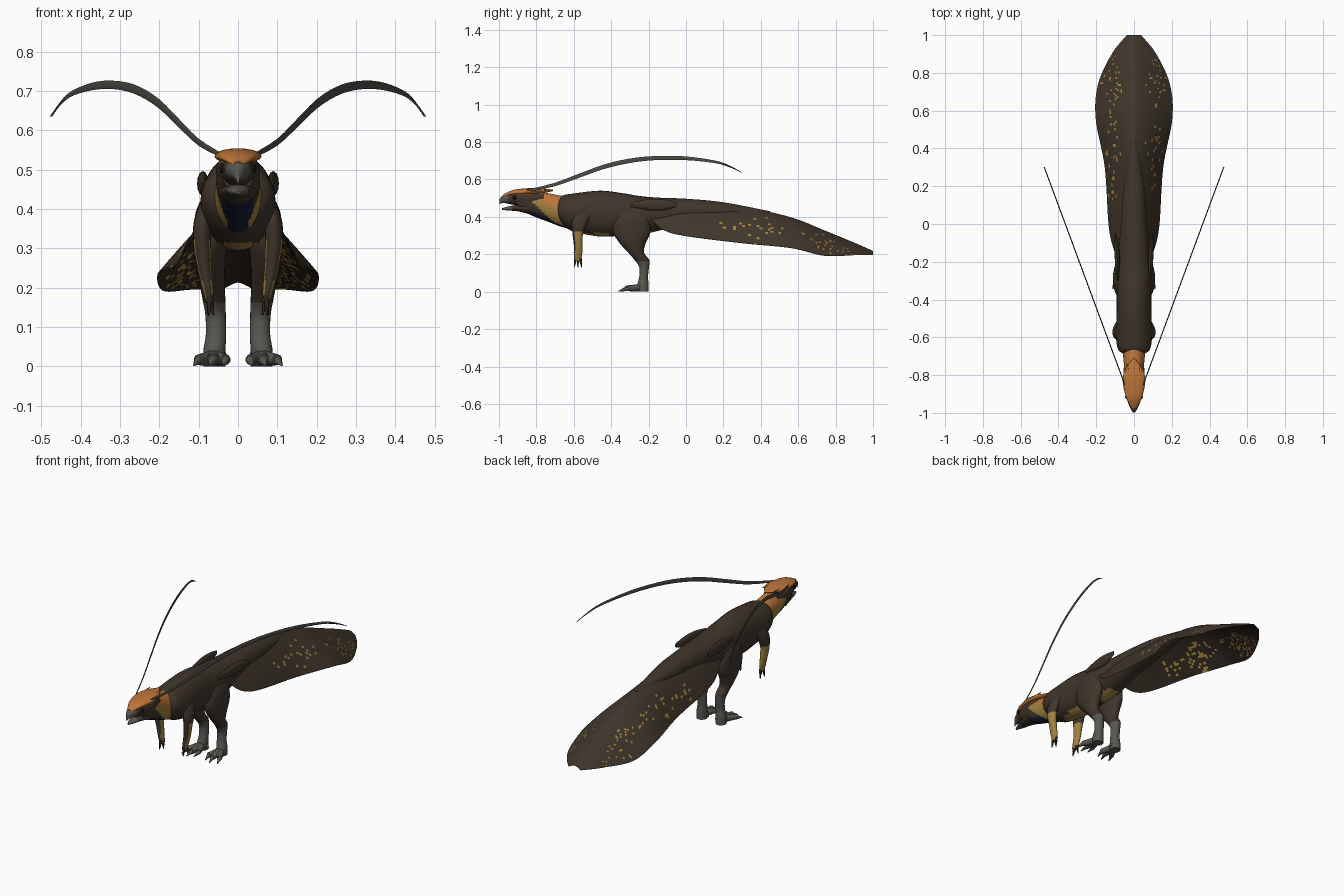
import bpy, bmesh, math, random
from mathutils import Vector

random.seed(4)
cube = bpy.data.objects.get("Cube")
if cube:
    bpy.data.objects.remove(cube, do_unlink=True)


def material(name, *rgb):
    mat = bpy.data.materials.new(name)
    mat.use_nodes = True
    colour = (*rgb, 1)
    mat.diffuse_color = colour
    shader = mat.node_tree.nodes["Principled BSDF"]
    shader.inputs["Base Color"].default_value = colour
    shader.inputs["Roughness"].default_value = 0.9
    return mat


brown = material("brown feathers", .05, .036, .024)
dark = material("dark feathers", .028, .02, .013)
orange = material("orange feathers", .52, .18, .04)
ochre = material("ochre feathers", .36, .22, .05)
navy = material("navy throat", .01, .014, .04)
grey = material("grey skin", .1, .095, .08)
plume_grey = material("plume grey", .075, .075, .062)
black = material("black", .006, .005, .005)


def finish(name, bm, mats, rule=None):
    """Turn a bmesh into an object, colouring faces with rule(centre, normal)."""
    bmesh.ops.recalc_face_normals(bm, faces=bm.faces)
    if rule:
        for face in bm.faces:
            face.material_index = mats.index(rule(face.calc_center_median(), face.normal))
    mesh = bpy.data.meshes.new(name)
    bm.to_mesh(mesh)
    bm.free()
    for mat in mats:
        mesh.materials.append(mat)
    obj = bpy.data.objects.new(name, mesh)
    bpy.context.collection.objects.link(obj)
    bpy.ops.object.select_all(action='DESELECT')
    obj.select_set(True)
    bpy.context.view_layer.objects.active = obj
    bpy.ops.object.shade_smooth_by_angle(angle=math.radians(50))
    return obj


def smooth_rows(rows, steps):
    """Catmull-Rom interpolation through rows of numbers."""
    rows = [Vector(row) for row in rows]
    padded = [rows[0]] + rows + [rows[-1]]
    result = []
    for a, b, c, d in zip(padded, padded[1:], padded[2:], padded[3:]):
        for k in range(steps):
            t = k / steps
            result.append(b + (c - a) * (t / 2) + (a * 2 - b * 5 + c * 4 - d) * (t * t / 2)
                          + (b * 3 - a - c * 3 + d) * (t ** 3 / 2))
    return result + [rows[-1]]


def loft(name, rows, mats, rule=None, axis="y", side=1, sides=20, steps=5):
    """Skin elliptical rings; a row is (position, high, low, half width, x centre)."""
    bm = bmesh.new()
    rings = []
    for pos, high, low, width, x in smooth_rows([(*r, 0)[:5] for r in rows], steps):
        ring = []
        for k in range(sides):
            angle = math.tau * k / sides
            across = side * x + width * math.cos(angle)
            up = (high + low) / 2 + (high - low) / 2 * math.sin(angle)
            ring.append(bm.verts.new((across, pos, up) if axis == "y" else (across, up, pos)))
        rings.append(ring)
    for one, two in zip(rings, rings[1:]):
        for k in range(sides):
            n = (k + 1) % sides
            bm.faces.new((one[k], one[n], two[n], two[k]))
    bm.faces.new(rings[0])
    bm.faces.new(rings[-1])
    return finish(name, bm, mats, rule)


def spikes(name, parts, mat, side=1):
    """Tapered round pieces; a part is (start, end, start radius, end radius)."""
    bm = bmesh.new()
    for start, end, r1, r2 in parts:
        a, b = (Vector((side * p[0], p[1], p[2])) for p in (start, end))
        made = bmesh.ops.create_cone(bm, cap_ends=True, segments=10, radius1=r1,
                                     radius2=r2, depth=(b - a).length)
        turn = (b - a).to_track_quat('Z', 'Y')
        for v in made["verts"]:
            v.co = turn @ v.co + (a + b) / 2
    return finish(name, bm, [mat])


def ball(name, centre, size, mat):
    bm = bmesh.new()
    bmesh.ops.create_uvsphere(bm, u_segments=16, v_segments=10, radius=1)
    for v in bm.verts:
        v.co = Vector(c + s * p for c, s, p in zip(centre, size, v.co))
    return finish(name, bm, [mat])


# Torso with the fleshy tail core
def torso_rule(c, n):
    belly = -.57 < c.y < -.42 and c.z < .315
    vent = -.27 < c.y < -.17 and c.z < .325
    return ochre if belly or vent else brown


loft("torso", [(-.69, .48, .40, .05), (-.665, .512, .36, .083), (-.6, .525, .322, .095),
               (-.46, .54, .295, .092), (-.34, .527, .30, .092), (-.25, .512, .303, .095),
               (-.15, .503, .325, .085), (0, .497, .36, .07), (.2, .478, .38, .055),
               (.45, .43, .405, .012)], [brown, ochre], torso_rule, sides=32, steps=8)


# Neck with an orange nape, ochre sides and navy throat
def neck_rule(c, n):
    if c.z > .44 - .35 * (c.y + .66):
        return orange
    if c.z > .35 - .9 * (c.y + .68) and abs(c.x) > .025:
        return ochre
    return navy if abs(c.x) < .04 and c.y > -.84 else brown


loft("neck", [(-.9, .53, .445, .04), (-.82, .54, .405, .055), (-.74, .527, .375, .054),
              (-.66, .512, .345, .06), (-.58, .5, .33, .05)],
     [brown, orange, ochre, navy], neck_rule, sides=40, steps=10)


# Head, jaw, crest and eyes
def head_rule(c, n):
    if c.y < -.945:
        return grey
    return orange if c.z > .523 else brown


loft("head", [(-.998, .492, .465, .004), (-.98, .515, .474, .017), (-.94, .535, .468, .034),
              (-.88, .546, .455, .049), (-.82, .546, .45, .056), (-.76, .535, .46, .045)],
     [brown, orange, grey], head_rule, sides=28)
loft("lower_jaw", [(-.985, .446, .438, .005), (-.95, .456, .434, .02), (-.9, .465, .43, .035),
                   (-.84, .475, .415, .048)], [brown, grey],
     lambda c, n: grey if c.y < -.93 else brown)
loft("head_crest", [(-.975, .521, .505, .012), (-.92, .545, .515, .042),
                    (-.83, .554, .515, .06), (-.77, .552, .525, .046),
                    (-.71, .546, .538, .004)], [orange])
for side, label in ((1, "left"), (-1, "right")):
    ball(label + "_eye", (side * .039, -.915, .503), (.008, .012, .012), black)
    spikes(label + "_crest_tip", [((.03, -.81, .538), (.038, -.735, .548), .014, .001)], orange, side)


# Draped tail fan: an upper and an under layer with speckled streaks
def tail_fan(name, base, drop, chance):
    rows = smooth_rows([(-.2, .488, .4, .08), (-.12, .49, .335, .112), (0, .488, .302, .135),
                        (.3, .455, .264, .155), (.56, .398, .238, .203), (.74, .328, .197, .19),
                        (.9, .262, .2, .118), (1, .218, .2, .038)], 18)
    count = 44
    bm = bmesh.new()
    grid = []
    for y, top, edge, width in rows:
        line = []
        for k in range(count + 1):
            u = 2 * k / count - 1
            z = top - (top - edge) * abs(u) ** 1.5 - drop
            line.append(bm.verts.new((width * u, y, z)))
        grid.append(line)
    for one, two in zip(grid, grid[1:]):
        for k in range(count):
            bm.faces.new((one[k], one[k + 1], two[k + 1], two[k]))

    def rule(c, n):
        patch = math.sin(c.y * 19) + math.sin(abs(c.x) * 70) > -.4
        speckled = patch and .12 < c.y < .93 and .06 < abs(c.x) < .18
        return ochre if speckled and random.random() < chance else base

    return finish(name, bm, [base, ochre], rule)


tail_fan("tail_fan_upper", brown, 0, .09)
tail_fan("tail_fan_under", dark, .005, .28)

for side, label in ((1, "left"), (-1, "right")):
    # Long head plumes sweeping back and outward
    path = [(.045, .538, .006), (.1, .57, .009), (.15, .618, .011), (.2, .667, .012),
            (.25, .699, .012), (.3, .714, .011), (.36, .714, .01), (.42, .695, .007),
            (.45, .67, .005), (.475, .636, .001)]
    loft(label + "_head_plume",
         [(2.7 * (x - .06) - .82, z + h, z - h, .003, x) for x, z, h in path],
         [plume_grey], side=side, sides=4, steps=3)

    # Hip feather tuft
    loft(label + "_hip_feathers", [(-.3, .475, .455, .004, .086), (-.2, .495, .436, .013, .088),
                                   (-.12, .494, .436, .012, .092), (-.05, .478, .455, .003, .1)],
         [brown], side=side, sides=12)

    # Leg: feathered thigh, bare shank
    loft(label + "_leg", [(.44, -.23, -.35, .01, .075), (.39, -.2, -.38, .034, .074),
                          (.32, -.19, -.39, .042, .07), (.26, -.215, -.355, .038, .07),
                          (.21, -.225, -.31, .032, .066), (.17, -.197, -.275, .029, .061),
                          (.13, -.198, -.25, .026, .057), (.08, -.203, -.25, .026, .056),
                          (.04, -.2, -.26, .028, .06), (0, -.2, -.26, .028, .06)],
         [brown, grey], lambda c, n: grey if c.z < .16 else brown, axis="z", side=side)

    # Foot: three front toes with claws and a small rear toe
    toes = []
    for x, y in ((.032, -.31), (.064, -.325), (.1, -.31)):
        toes += [((.06, -.24, .022), (x, y, .017), .021, .014),
                 ((x, y + .005, .016), (x * 1.12, y - .035, .003), .012, .002)]
    toes.append(((.045, -.225, .04), (.022, -.235, .012), .01, .004))
    spikes(label + "_foot", toes, grey, side)

    # Arm with brown leading edge, and clawed hand
    loft(label + "_arm", [(.43, -.5, -.59, .01, .08), (.37, -.525, -.61, .022, .09),
                          (.31, -.55, -.607, .022, .091), (.25, -.553, -.6, .018, .085),
                          (.2, -.555, -.6, .014, .077), (.165, -.565, -.595, .009, .072)],
         [brown, ochre], lambda c, n: brown if c.z > .325 or n.y < -.55 else ochre,
         axis="z", side=side)
    spikes(label + "_hand", [((.072, y, .18), (.07 + dx, y + dy, .13), .009, .002)
                             for y, dx, dy in ((-.59, .004, -.008), (-.578, -.008, 0),
                                               (-.566, .006, .008))], dark, side)
